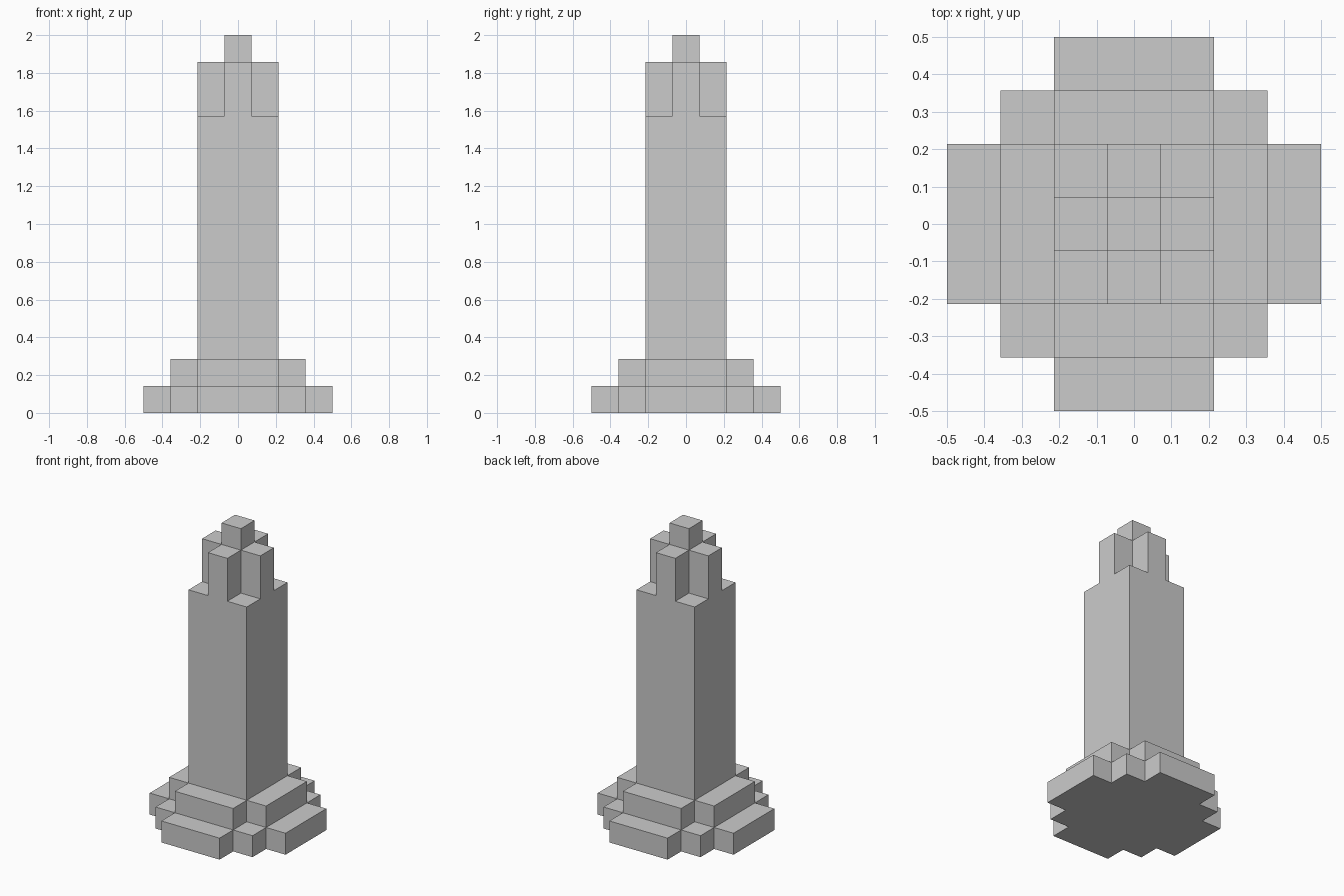
import bpy, bmesh, math

if "Cube" in bpy.data.objects:
    bpy.data.objects.remove(bpy.data.objects["Cube"])

U = 1 / 7  # block size: the tower is 14 blocks tall

# name, bottom, top (in blocks), half-width of each plan row outward from the centre
TIERS = [
    ("lower_plinth", 0, 1, [3, 3, 2, 1]),
    ("upper_plinth", 1, 2, [2, 2, 1]),
    ("shaft", 2, 11, [1, 1]),
    ("cross_crown", 11, 13, [1, 0]),
    ("finial", 13, 14, [0]),
]


def plan_cells(rows):
    n = len(rows) - 1
    return {(i, j) for j in range(-n, n + 1)
            for i in range(-rows[abs(j)], rows[abs(j)] + 1)}


def build_tier(name, z0, z1, cells, above, has_floor):
    bm = bmesh.new()

    def quad(*pts):
        bm.faces.new([bm.verts.new((x * U, y * U, z * U)) for x, y, z in pts])

    for i, j in sorted(cells):
        c = [(i - .5, j - .5), (i + .5, j - .5), (i + .5, j + .5), (i - .5, j + .5)]
        # exposed top and underside
        if (i, j) not in above:
            quad(*[(x, y, z1) for x, y in c])
        if has_floor:
            quad(*[(x, y, z0) for x, y in reversed(c)])
        # outer walls
        for k, (dx, dy) in enumerate([(0, -1), (1, 0), (0, 1), (-1, 0)]):
            if (i + dx, j + dy) not in cells:
                a, b = c[k], c[(k + 1) % 4]
                quad((*a, z0), (*b, z0), (*b, z1), (*a, z1))

    # merge the blocks into large flat faces
    bmesh.ops.remove_doubles(bm, verts=bm.verts[:], dist=1e-4)
    bmesh.ops.dissolve_limit(bm, angle_limit=math.radians(1),
                             verts=bm.verts[:], edges=bm.edges[:])
    mesh = bpy.data.meshes.new(name)
    bm.to_mesh(mesh)
    bm.free()
    bpy.context.collection.objects.link(bpy.data.objects.new(name, mesh))


# stack the tiers, leaving out the hidden contact faces
plans = [plan_cells(t[3]) for t in TIERS] + [set()]
for n, (name, z0, z1, _) in enumerate(TIERS):
    build_tier(name, z0, z1, plans[n], plans[n + 1], n == 0)
